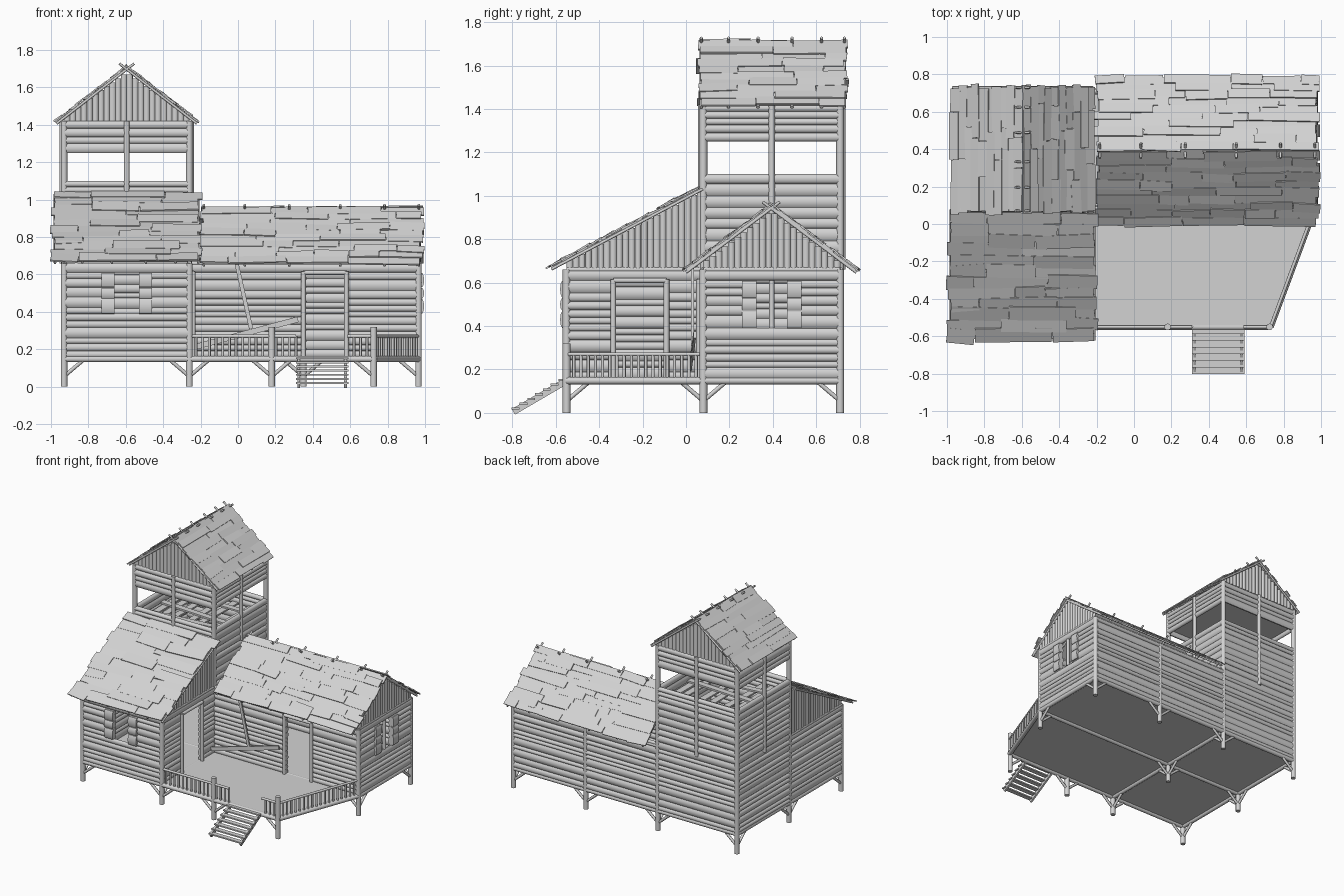
import bpy, bmesh, math, random
from mathutils import Vector as V, Matrix

random.seed(4)
rnd = random.uniform
if "Cube" in bpy.data.objects:
    bpy.data.objects.remove(bpy.data.objects["Cube"])

wood = bpy.data.materials.new("weathered grey wood")
wood.use_nodes = True
GREY = (0.65, 0.65, 0.65, 1)
wood.diffuse_color = GREY
wood.node_tree.nodes["Principled BSDF"].inputs["Base Color"].default_value = GREY

# Key lines of the plan
XL, XM, XR = -0.93, -0.26, 0.965
YF, YM, YB = -0.55, 0.08, 0.71
FLOOR, WALL, PARAPET, LINTEL, TOP = 0.155, 0.66, 1.10, 1.25, 1.42
UP = V((0, 0, 1))


def stick(bm, a, b, w, t=None, hint=None, sides=10):
    """Log (sides > 4) or plank (sides == 4) from a to b, w wide along hint, t thick."""
    a, b, t = V(a), V(b), t or w
    d = (b - a).normalized()
    hint = V(hint) if hint else (V((1, 0, 0)) if abs(d.z) > 0.9 else UP)
    s = (hint - d * hint.dot(d)).normalized()
    m = Matrix((s, d.cross(s), d)).transposed().to_4x4()
    m = Matrix.Translation((a + b) / 2) @ m @ Matrix.Diagonal((w, t, (b - a).length, 1))
    if sides == 4:
        bmesh.ops.create_cube(bm, size=1, matrix=m)
    else:
        bmesh.ops.create_cone(bm, cap_ends=True, segments=sides, radius1=0.5,
                              radius2=0.5, depth=1, matrix=m)


def finish(bm, name):
    me = bpy.data.meshes.new(name)
    bm.to_mesh(me)
    bm.free()
    ob = bpy.data.objects.new(name, me)
    bpy.context.collection.objects.link(ob)
    me.materials.append(wood)
    bpy.ops.object.select_all(action='DESELECT')
    ob.select_set(True)
    bpy.context.view_layer.objects.active = ob
    bpy.ops.object.shade_smooth_by_angle(angle=math.radians(50))


def log_wall(name, p, q, z0, z1, hole=None):
    """Stacked logs from p to q in plan; hole is (start, end, bottom, top)."""
    bm = bmesh.new()
    p, q = V((*p, 0)), V((*q, 0))
    d = (q - p).normalized()
    length, z = (q - p).length, z0
    cuts = sorted([c for c in (hole[2:] if hole else ()) if z0 < c < z1] + [z1])
    while z < z1 - 0.001:
        limit = next(c for c in cuts if c > z + 0.001)
        h = rnd(0.028, 0.058)
        if limit - z - h < 0.025:
            h = limit - z if limit - z < 0.06 else (limit - z) / 2
        spans = [(0, length)]
        if hole and hole[2] - 0.002 < z + h / 2 < hole[3]:
            spans = [(0, hole[0]), (hole[1], length)]
        for s, e in spans:
            at = UP * (z + h / 2)
            stick(bm, p + d * s + at, p + d * e + at, h * 1.06, rnd(0.026, 0.036))
        z += h
    finish(bm, name)


def gable(name, p, q, z0, height):
    """Upright boards from p to q in plan, topped by height(fraction)."""
    bm = bmesh.new()
    p, q = V((*p, 0)), V((*q, 0))
    n = 22
    step = (q - p) / n
    for i in range(n):
        f = (i + 0.5) / n
        base = p + step * (i + 0.5)
        stick(bm, base + UP * z0, base + UP * max(height(f), z0 + 0.01),
              step.length * rnd(0.95, 1.15), rnd(0.016, 0.026), step, 8)
    finish(bm, name)


def roof_slope(name, eave, along, slope, rows=10):
    """Ragged overlapping planks laid along the ridge direction."""
    bm = bmesh.new()
    eave, along, slope = V(eave), V(along), V(slope)
    n = along.cross(slope).normalized()
    n = n if n.z > 0 else -n
    a, length = along.normalized(), along.length
    mid = eave + slope / 2
    stick(bm, mid + a * 0.012, mid + along - a * 0.012, slope.length * 0.98, 0.008, slope, 4)
    for i in range(rows):
        x, end = rnd(-0.015, 0.015), length + rnd(-0.015, 0.015)
        while x < end - 0.01:
            x2 = x + rnd(0.14, 0.45)
            x2 = end if end - x2 < 0.1 else x2
            lift = n * rnd(0.004, 0.013)
            f = (i + 0.5 + rnd(-0.12, 0.12)) / rows
            tilt = slope * rnd(-0.012, 0.012)
            s = eave + slope * f + lift
            stick(bm, s + a * x - tilt, s + a * (x2 - 0.003) + tilt,
                  slope.length / rows * rnd(1.05, 1.35), 0.008,
                  slope.normalized() + n * rnd(-0.08, 0.08), 4)
            x = x2
    finish(bm, name)


def rafters(name, eave, along, slope, spots, over=0.05):
    bm = bmesh.new()
    eave, along, slope = V(eave), V(along), V(slope)
    for f in spots:
        s = eave + along * f - UP * 0.008
        stick(bm, s, s + slope + slope.normalized() * over, 0.014, sides=8)
    finish(bm, name)


# Floor plate with the slanted porch side
bm = bmesh.new()
plan = [(XL, YF), (0.73, YF), (XR, YM), (XR, YB), (XL, YB)]
face = bm.faces.new([bm.verts.new((x, y, 0.148)) for x, y in plan])
top = bmesh.ops.extrude_face_region(bm, geom=[face])["geom"]
bmesh.ops.translate(bm, vec=(0, 0, 0.014), verts=[v for v in top if isinstance(v, bmesh.types.BMVert)])
bmesh.ops.recalc_face_normals(bm, faces=bm.faces)
finish(bm, "floor")

# Floor beams and eave beams
bm = bmesh.new()
beams = [((XL, YF), (0.73, YF)), ((0.73, YF), (XR, YM)), ((XR, YM), (XR, YB)),
         ((XL, YB), (XR, YB)), ((XL, YF), (XL, YB)), ((XM, YF), (XM, YB)), ((XL, YM), (XR, YM))]
for p, q in beams:
    stick(bm, (*p, 0.148), (*q, 0.148), 0.034)
for p, q in beams[2:]:
    stick(bm, (*p, WALL), (*q, WALL), 0.026)
finish(bm, "beams")

# Posts, each with struts toward the beams it carries
bm = bmesh.new()
posts = {(XL, YF): WALL, (XM, YF): WALL, (0.18, YF): 0.32, (0.725, YF): 0.32, (XR, YM): WALL,
         (XR, YB): WALL, (0.35, YB): WALL, (XL, YM): TOP, (XM, YM): TOP, (XL, YB): TOP, (XM, YB): TOP}
for (x, y), h in posts.items():
    stick(bm, (x, y, 0), (x, y, h), 0.036)
    for dx, dy in ((1, 0), (-1, 0), (0, 1), (0, -1)):
        ex, ey = x + dx * 0.1, y + dy * 0.1
        on_x = dx and y in (YF, YM, YB) and XL < ex < (0.73 if y == YF else XR)
        on_y = dy and x in (XL, XM, XR) and YF < ey < YB and not (x == XR and ey < YM)
        if on_x or on_y:
            stick(bm, (x, y, 0.055), (ex, ey, 0.14), 0.02, sides=8)
finish(bm, "posts")

# Tower middle posts
bm = bmesh.new()
tx, ty = (XL + XM) / 2, (YM + YB) / 2
for x, y, z in ((tx, YM - 0.01, 0.9), (tx, YB + 0.01, WALL), (XL - 0.01, ty, WALL), (XM + 0.01, ty, 0.9)):
    stick(bm, (x, y, z), (x, y, TOP), 0.03)
finish(bm, "tower_middle_posts")

# Log walls
log_wall("cabin_front_wall", (XL, YF), (XM, YF), FLOOR, WALL, (0.27, 0.40, 0.39, 0.61))
log_wall("cabin_porch_wall", (XM, YF), (XM, YM), FLOOR, WALL, (0.22, 0.46, FLOOR, 0.61))
log_wall("cabin_outer_wall", (XL, YF), (XL, YM), FLOOR, WALL)
log_wall("house_front_wall", (XM, YM), (XR, YM), FLOOR, WALL, (0.62, 0.84, FLOOR, 0.61))
log_wall("house_end_wall", (XR, YM), (XR, YB), FLOOR, WALL, (0.245, 0.385, 0.39, 0.61))
log_wall("house_back_wall", (XM, YB), (XR, YB), FLOOR, WALL)
log_wall("tower_outer_wall", (XL, YM), (XL, YB), FLOOR, PARAPET)
log_wall("tower_back_wall", (XL, YB), (XM, YB), FLOOR, PARAPET)
log_wall("tower_front_wall", (XL, YM), (XM, YM), WALL, PARAPET)
log_wall("tower_inner_wall", (XM, YM), (XM, YB), WALL, PARAPET)
corners = [(XL, YM), (XM, YM), (XM, YB), (XL, YB)]
for i, side in enumerate(("front", "inner", "back", "outer")):
    log_wall("tower_upper_" + side, corners[i], corners[(i + 1) % 4], LINTEL, TOP)

# Tower lookout floor of loose planks, and its ceiling
bm = bmesh.new()
for i in range(9):
    x = XL + 0.06 + i * 0.07
    if i not in (3, 6):
        stick(bm, (x, YM, 1.0), (x + rnd(-0.02, 0.02), YB, 1.0), 0.05, 0.012, (1, 0, 0), 4)
for y in (0.2, 0.39, 0.58):
    stick(bm, (XL, y, 1.015), (XM, y + rnd(-0.08, 0.08), 1.015), 0.045, 0.012, (0, 1, 0), 4)
stick(bm, (XL, ty, LINTEL + 0.04), (XM, ty, LINTEL + 0.04), YB - YM, 0.01, (0, 1, 0), 4)
finish(bm, "lookout_floor_and_ceiling")

# Roof slopes with crossing rafters
ends = (0.015, 0.2, 0.4, 0.63, 0.83, 0.985)
shed = ((-0.99, -0.62, 0.67), (0.79, 0, 0), (0, 0.68, 0.36))
roof_slope("cabin_roof", *shed, rows=12)
rafters("cabin_rafters", *shed, ends, 0.02)
for side, y, s in (("front", 0.0, 1), ("back", 0.785, -1)):
    part = ((-0.2, y, 0.655), (1.185, 0, 0), (0, 0.3925 * s, 0.295))
    roof_slope("house_roof_" + side, *part)
    rafters("house_rafters_" + side, *part, ends)
for side, x, s in (("outer", -0.97, 1), ("inner", -0.22, -1)):
    part = ((x, 0.06, 1.415), (0, 0.68, 0), (0.375 * s, 0, 0.29))
    roof_slope("tower_roof_" + side, *part)
    rafters("tower_rafters_" + side, *part, ends)

# Upright boards under the roofs
peak = lambda base, rise: (lambda f: base + 0.03 + (rise - 0.04) * (1 - abs(2 * f - 1)))
gable("house_gable", (XR, YM), (XR, YB), WALL, peak(WALL, 0.28))
for side, y in (("front", YM), ("back", YB)):
    gable("tower_gable_" + side, (XL, y), (XM, y), TOP, peak(TOP, 0.27))
for side, x in (("outer", XL), ("porch", XM)):
    gable("cabin_gable_" + side, (x, YF), (x, YM), WALL, lambda f: 0.695 + 0.33 * f)

# Shutters of stacked log slabs beside each window, and a window bar
bm = bmesh.new()
for z, h in ((0.43, 0.08), (0.5, 0.06), (0.57, 0.08)):
    for c in (-0.695, -0.495):
        stick(bm, (c - 0.035, YF - 0.017, z), (c + 0.035, YF - 0.017, z), h, 0.026)
    for c in (0.292, 0.498):
        stick(bm, (XR + 0.017, c - 0.033, z), (XR + 0.017, c + 0.033, z), h, 0.026)
stick(bm, (XR, 0.395, 0.39), (XR, 0.395, 0.61), 0.025)
finish(bm, "shutters")

# Door frames
bm = bmesh.new()
for p, q in (((0.35, YM - 0.02), (0.58, YM - 0.02)), ((XM + 0.02, -0.335), (XM + 0.02, -0.09))):
    for x, y in (p, q):
        stick(bm, (x, y, FLOOR), (x, y, 0.615), 0.026)
    stick(bm, (*p, 0.61), (*q, 0.61), 0.024)
finish(bm, "door_frames")

# Fallen planks leaning on the house front
bm = bmesh.new()
stick(bm, (-0.01, 0.03, 0.67), (0.07, 0.03, 0.31), 0.022, 0.012, (1, 0, 0), 4)
stick(bm, (-0.24, 0.02, 0.21), (0.32, 0.04, 0.36), 0.03, 0.012, UP, 4)
finish(bm, "fallen_planks")

# Porch railing
bm = bmesh.new()
for p, q in (((XM, YF), (0.31, YF)), ((0.585, YF), (0.725, YF)), ((0.73, YF), (XR, YM))):
    p, q = V((*p, 0)), V((*q, 0))
    stick(bm, p + UP * 0.27, q + UP * 0.27, 0.018)
    n = round((q - p).length / 0.036)
    for i in range(1, n + 1):
        b = p.lerp(q, i / n)
        stick(bm, b + UP * FLOOR, b + UP * 0.27, 0.015, sides=8)
finish(bm, "railing")

# Porch stairs
bm = bmesh.new()
for x in (0.325, 0.575):
    stick(bm, (x, -0.795, 0.005), (x, -0.555, 0.145), 0.03, 0.014, UP, 4)
for i in range(7):
    y, z = -0.785 + i * 0.036, 0.02 + i * 0.022
    stick(bm, (0.31, y, z), (0.59, y, z), 0.01, 0.036, UP, 4)
finish(bm, "stairs")
